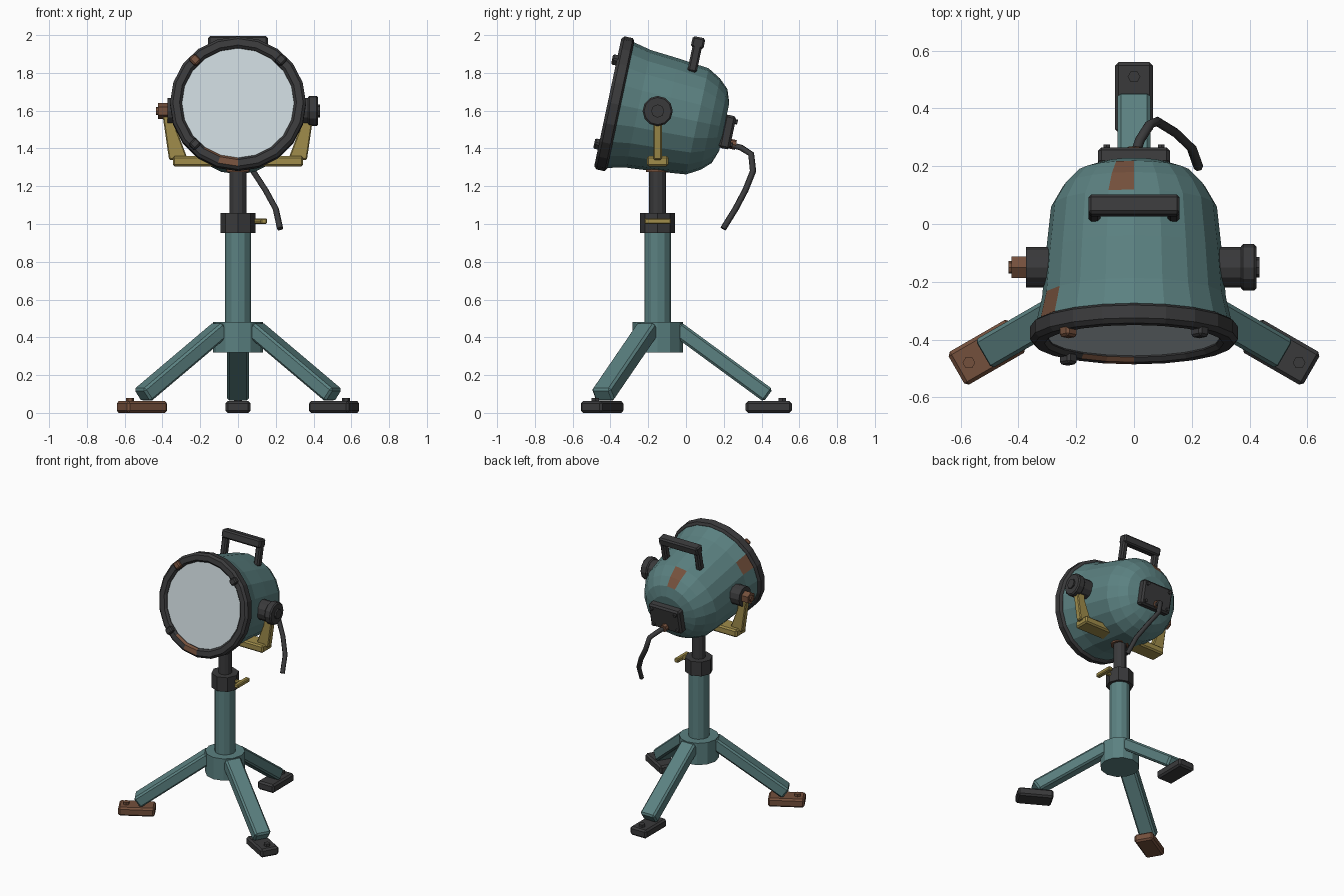
import bpy, bmesh, math
from mathutils import Matrix, Vector

if "Cube" in bpy.data.objects:
    bpy.data.objects.remove(bpy.data.objects["Cube"], do_unlink=True)


def material(name, rgb):
    m = bpy.data.materials.new(name)
    m.use_nodes = True
    col = (*rgb, 1)
    m.diffuse_color = col
    m.node_tree.nodes["Principled BSDF"].inputs["Base Color"].default_value = col
    return m


TEAL = material("teal paint", (.105, .22, .22))
DARK = material("dark metal", (.042, .042, .044))
RUST = material("rust", (.175, .08, .045))
BRASS = material("yellow paint", (.35, .265, .07))
GLASS = material("pale glass", (.58, .66, .69))

AXIS_Y = -.15
STAND = Matrix.Translation((0, AXIS_Y, 0))
PIVOT = Matrix.Translation((0, AXIS_Y, 1.588))
HEAD = PIVOT @ Matrix.Rotation(math.radians(-12), 4, 'X')   # lamp tilts upward


def finish(name, bm, frame, mats, bevel=0):
    bmesh.ops.recalc_face_normals(bm, faces=bm.faces)
    me = bpy.data.meshes.new(name)
    bm.to_mesh(me)
    bm.free()
    for m in mats:
        me.materials.append(m)
    ob = bpy.data.objects.new(name, me)
    ob.matrix_world = frame
    bpy.context.collection.objects.link(ob)
    if bevel:
        mod = ob.modifiers.new("bevel", 'BEVEL')
        mod.width = bevel
        mod.segments = 1
    return ob


def box(name, center, size, mat, frame=Matrix(), bevel=.01):
    bm = bmesh.new()
    bmesh.ops.create_cube(bm, size=1, matrix=Matrix.Translation(center) @ Matrix.Diagonal((*size, 1)))
    return finish(name, bm, frame, [mat], bevel)


def rod(name, a, b, radius, mat, frame=Matrix(), sides=12, bevel=0):
    a, b = Vector(a), Vector(b)
    bm = bmesh.new()
    turn = (b - a).to_track_quat('Z', 'Y').to_matrix().to_4x4()
    bmesh.ops.create_cone(bm, cap_ends=True, segments=sides, radius1=radius, radius2=radius,
                          depth=(b - a).length, matrix=Matrix.Translation((a + b) / 2) @ turn)
    return finish(name, bm, frame, [mat], bevel)


def lathe(name, profile, mats, rusty=(), closed=False, sides=20):
    """Revolve (forward, radius) points about the lamp axis; rusty lists (band, sector) faces."""
    bm = bmesh.new()
    rings = []
    for f, r in profile:
        angles = [2 * math.pi * j / sides for j in range(sides)]
        rings.append([bm.verts.new((r * math.sin(a), -f, r * math.cos(a))) for a in angles])
    for i in range(len(rings) if closed else len(rings) - 1):
        p, q = rings[i], rings[(i + 1) % len(rings)]
        for j in range(sides):
            k = (j + 1) % sides
            face = bm.faces.new((p[j], p[k], q[k], q[j]))
            face.material_index = int((i, j) in rusty)
    if not closed:
        bm.faces.new(rings[0])
        bm.faces.new(rings[-1])
    return finish(name, bm, HEAD, mats)


# Lamp housing with worn patches, front ring and lens
lathe("lamp_housing",
      [(.215, .343), (.105, .318), (-.05, .305), (-.215, .287), (-.285, .247), (-.335, .2), (-.36, .13)],
      [TEAL, RUST], rusty={(0, 16), (3, 19), (4, 19)})
lathe("front_ring",
      [(.2, .345), (.21, .36), (.255, .36), (.27, .345), (.27, .31), (.255, .297), (.2, .297)],
      [DARK, RUST], rusty={(3, 10), (4, 10), (4, 11)}, closed=True)
lathe("lens", [(.25, .3), (.24, .3)], [GLASS])

# Retaining clips on the ring, one of them missing
for name, sx, sz, mat in (("clip_upper_right", -1, 1, RUST), ("clip_upper_left", 1, 1, DARK),
                          ("clip_lower_right", -1, -1, DARK)):
    frame = HEAD @ Matrix.Rotation(sx * sz * math.pi / 4, 4, 'Y')
    box(name, (0, -.275, sz * .322), (.045, .04, .05), mat, frame, .008)

# Carrying handle
box("handle_bar", (0, .132, .408), (.316, .068, .06), DARK, HEAD)
for side, s in (("left", 1), ("right", -1)):
    box("handle_post_" + side, (s * .137, .132, .325), (.042, .05, .15), DARK, HEAD)

# Rear terminal box, its bolts and the cable gland
box("terminal_box", (0, .382, -.022), (.25, .06, .18), DARK, HEAD, .012)
for sx in (-1, 1):
    for sz in (-1, 1):
        rod("terminal_bolt", (sx * .095, .405, -.022 + sz * .062), (sx * .095, .424, -.022 + sz * .062),
            .013, DARK, HEAD, 6)
rod("cable_gland", (0, .4, -.08), (0, .44, -.08), .026, RUST, HEAD, 8)

# Hanging cable
curve = bpy.data.curves.new("cable", 'CURVE')
curve.dimensions = '3D'
curve.bevel_depth = .017
curve.bevel_resolution = 1
curve.use_fill_caps = True
path = [(0, .23, 1.42), (.02, .29, 1.405), (.055, .345, 1.37), (.08, .355, 1.28),
        (.145, .315, 1.18), (.2, .262, 1.08), (.223, .197, .975)]
spline = curve.splines.new('POLY')
spline.points.add(len(path) - 1)
for point, co in zip(spline.points, path):
    point.co = (*co, 1)
curve.materials.append(DARK)
bpy.context.collection.objects.link(bpy.data.objects.new("cable", curve))

# Yoke: crossbar and two leaning arms
box("yoke_bar", (0, 0, 1.333), (.69, .115, .055), BRASS, STAND)
for side, s in (("left", 1), ("right", -1)):
    bm = bmesh.new()
    outline = [(.265, 1.34), (.365, 1.34), (.397, 1.56), (.385, 1.63), (.335, 1.63), (.325, 1.5)]
    face = bm.faces.new([bm.verts.new((s * x, -.022, z)) for x, z in outline])
    out = bmesh.ops.extrude_face_region(bm, geom=[face])
    bmesh.ops.translate(bm, vec=(0, .044, 0), verts=[v for v in out["geom"] if isinstance(v, bmesh.types.BMVert)])
    finish("yoke_arm_" + side, bm, STAND, [BRASS], .006)
    rod("pivot_washer_" + side, (s * .29, 0, .01), (s * .374, 0, .01), .07, DARK, PIVOT)

# Tightening knob on the left, hex bolt on the right
rod("tilt_knob", (.37, 0, .01), (.424, 0, .01), .08, DARK, PIVOT, 12, .008)
rod("tilt_knob_cap", (.42, 0, .01), (.435, 0, .01), .035, DARK, PIVOT, 8)
rod("pivot_bolt", (-.37, 0, .01), (-.424, 0, .01), .043, RUST, PIVOT, 6)
rod("pivot_bolt_end", (-.42, 0, .01), (-.435, 0, .01), .022, RUST, PIVOT, 8)

# Column, collar and clamp lever
rod("swivel_disc", (0, 0, 1.275), (0, 0, 1.31), .062, RUST, STAND)
rod("inner_post", (0, 0, 1), (0, 0, 1.29), .045, DARK, STAND)
rod("collar", (0, 0, .953), (0, 0, 1.057), .093, DARK, STAND, 8)
rod("main_column", (0, 0, .4), (0, 0, .96), .07, TEAL, STAND)
rod("tripod_hub", (0, 0, .32), (0, 0, .48), .133, TEAL, STAND)
rod("clamp_stem", (.07, 0, 1.015), (.13, 0, 1.015), .014, BRASS, STAND, 8)
box("clamp_lever", (.137, 0, 1.015), (.034, .14, .03), BRASS, STAND, .006)

# Three legs with feet
top, end = Vector((.1, 0, .447)), Vector((.585, 0, .092))
run = end - top
slope = Matrix.Translation((top + end) / 2) @ Matrix.Rotation(math.atan2(-run.z, run.x), 4, 'Y')
for name, angle, mat in (("back", 90, DARK), ("front_right", 210, RUST), ("front_left", 330, DARK)):
    frame = STAND @ Matrix.Rotation(math.radians(angle), 4, 'Z')
    box("leg_" + name, (0, 0, 0), (run.length, .115, .082), TEAL, frame @ slope, .012)
    box("foot_" + name, (.588, 0, .031), (.244, .132, .062), mat, frame, .012)
    rod("foot_bolt_" + name, (.66, 0, .055), (.66, 0, .08), .022, mat, frame, 6)
